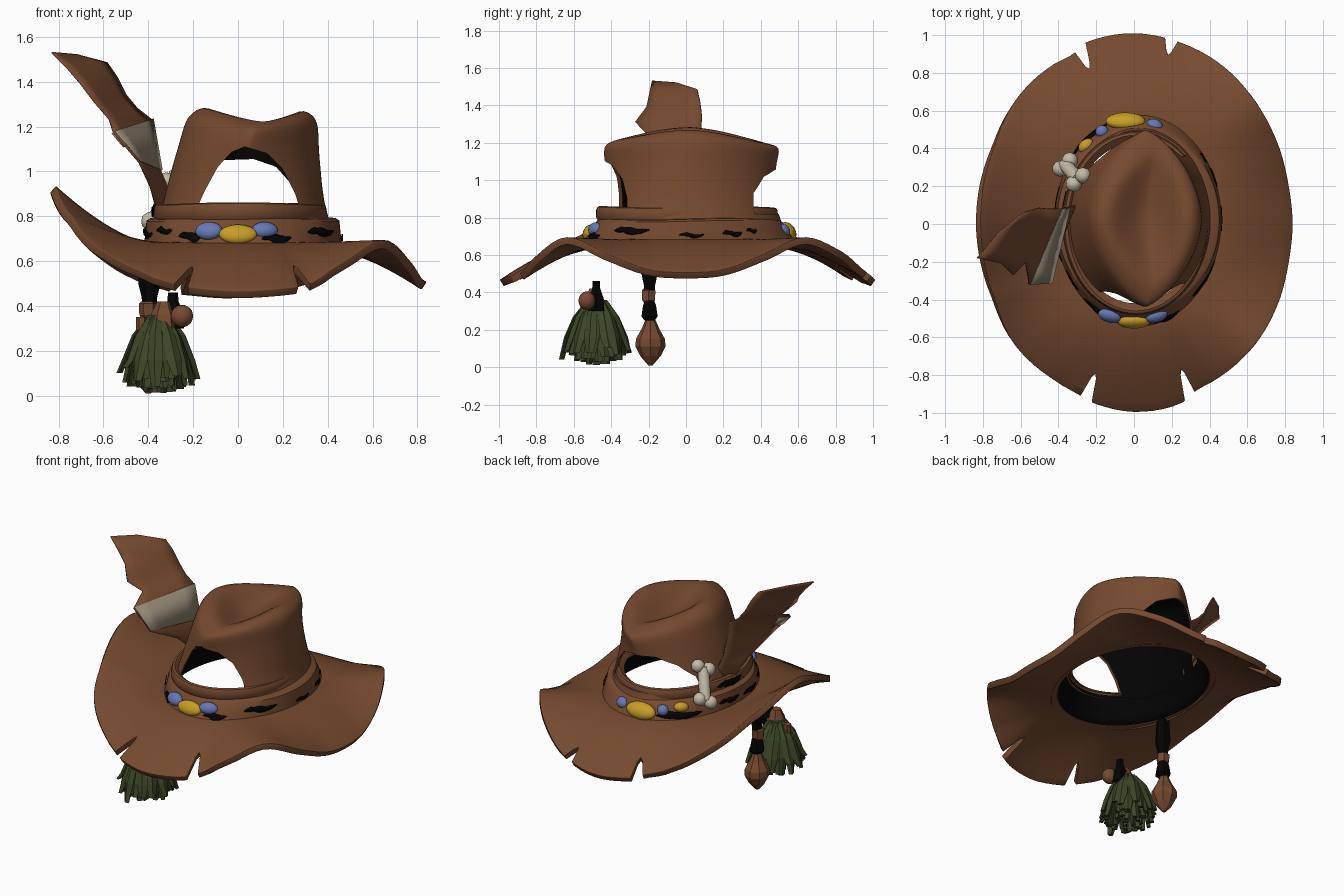
import bpy, bmesh, math, random
from mathutils import Vector, Matrix

if "Cube" in bpy.data.objects:
    bpy.data.objects.remove(bpy.data.objects["Cube"])

random.seed(4)
TAU = 2 * math.pi


def material(name, rgb):
    m = bpy.data.materials.new(name)
    m.diffuse_color = (*rgb, 1)
    m.use_nodes = True
    m.node_tree.nodes["Principled BSDF"].inputs["Base Color"].default_value = m.diffuse_color
    return m


BROWN = material("leather_brown", (0.18, 0.068, 0.029))
BLACK = material("black", (0.001, 0.001, 0.001))
YELLOW = material("yellow_stone", (0.58, 0.34, 0.02))
BLUE = material("blue_stone", (0.13, 0.19, 0.46))
CREAM = material("bone_cream", (0.56, 0.50, 0.39))
TAN = material("feather_tan", (0.29, 0.24, 0.17))
GREEN = material("herb_green", (0.045, 0.062, 0.02))


def finish(bm, name, mats, smooth=True):
    bmesh.ops.recalc_face_normals(bm, faces=bm.faces)
    me = bpy.data.meshes.new(name)
    bm.to_mesh(me)
    bm.free()
    ob = bpy.data.objects.new(name, me)
    bpy.context.collection.objects.link(ob)
    for m in mats:
        me.materials.append(m)
    for p in me.polygons:
        p.use_smooth = smooth
    return ob


def add_loft(bm, rings, closed=True, caps=(False, False)):
    """Skin a list of equally long point rings."""
    vs = [[bm.verts.new(p) for p in r] for r in rings]
    n = len(vs[0])
    for a, b in zip(vs, vs[1:]):
        for i in range(n if closed else n - 1):
            j = (i + 1) % n
            bm.faces.new((a[i], a[j], b[j], b[i]))
    if caps[0]:
        bm.faces.new(vs[0][::-1])
    if caps[1]:
        bm.faces.new(vs[-1])


def loft(name, rings, mats, closed=True, caps=(False, False), smooth=True):
    bm = bmesh.new()
    add_loft(bm, rings, closed, caps)
    return finish(bm, name, mats, smooth)


def solidify(ob, thick, offset=0.0, inner=0):
    m = ob.modifiers.new("thickness", 'SOLIDIFY')
    m.thickness, m.offset, m.material_offset = thick, offset, inner


def ellipse(z, cx, rx, cy, ry, n=64):
    return [(cx + rx * math.cos(TAU * i / n), cy + ry * math.sin(TAU * i / n), z) for i in range(n)]


# --- brim: rim angle, radius and height, with four notches
RIM = [(0, .83, .49), (14, .835, .505), (28, .865, .58), (44, .91, .675), (60, .955, .60), (73, .98, .505),
       (90, 1.0, .45), (105, .985, .465), (110, .945, .485), (119, .935, .53), (136, .90, .655),
       (152, .85, .785), (180, .825, .92), (207, .842, .785), (224, .895, .655), (242, .92, .54),
       (251, .938, .49), (258, .965, .465), (270, .985, .45), (284, .975, .465), (291, .932, .49),
       (298, .925, .56), (315, .905, .675), (332, .865, .58), (346, .835, .505)]
NOTCH = {78.4: .81, 107: .72, 254.6: .69, 288: .67}


def rim(deg):
    n = len(RIM)
    k = max(i for i in range(n) if RIM[i][0] <= deg)
    p = [RIM[(k + o) % n] for o in (-1, 0, 1, 2)]
    u = (deg - p[1][0]) / ((p[2][0] - p[1][0]) % 360)
    return [b + .5 * u * (c - a + u * (2 * a - 5 * b + 4 * c - d + u * (3 * (b - c) + d - a)))
            for a, b, c, d in list(zip(*p))[1:]]


cols = [(d, 1.0) for d in range(0, 360, 3) if all(abs(d - q) > 2.8 for q in NOTCH)]
for q, depth in NOTCH.items():
    cols += [(q - 2.0, 1), (q - .9, depth + .05), (q, depth), (q + .9, depth + .05), (q + 2.0, 1)]
cols.sort()
rings = []
for k in range(11):
    ring = []
    for deg, cut in cols:
        a = math.radians(deg)
        r, z = rim(deg)
        t = k / 10 * cut
        x0, y0 = .02 + .42 * math.cos(a), .02 + .53 * math.sin(a)
        ring.append((x0 + (r * math.cos(a) - x0) * t, y0 + (r * math.sin(a) - y0) * t,
                     .665 + (z - .665) * t ** 1.5))
    rings.append(ring)
brim = loft("brim", rings, [BROWN])
solidify(brim, .04)
bev = brim.modifiers.new("soft_edge", 'BEVEL')
bev.width, bev.segments, bev.angle_limit = .014, 3, math.radians(50)

# --- crown with a pinched top: z, cx, rx, cy, ry, pinch
CROWN = [(.655, .02, .43, .02, .54, 0), (.74, .025, .395, .02, .50, 0), (.87, .025, .355, .025, .455, 0),
         (1.0, .035, .335, .025, .448, 0), (1.1, .045, .315, .025, .46, 0), (1.17, .055, .305, .03, .472, .2),
         (1.225, .06, .295, .03, .46, .5), (1.265, .065, .27, .03, .42, .9), (1.29, .07, .225, .03, .36, 1),
         (1.275, .07, .18, .03, .30, .9), (1.225, .07, .12, .03, .22, .5), (1.175, .07, .06, .03, .12, .1),
         (1.16, .07, .012, .03, .03, 0)]
rings = []
for z, cx, rx, cy, ry, w in CROWN:
    ring = []
    point = min(1, max(0, (z - .87) / .3))      # the section grows almond shaped towards the top
    for i in range(64):
        c, s = math.cos(TAU * i / 64), math.sin(TAU * i / 64)
        px = math.copysign(abs(c) ** (1 + .55 * point), c)
        py = math.copysign(abs(s) ** (1 + .1 * point), s)
        dz = -w * (.062 * s * s + .02 * max(0, s) + .015 * max(0, c))
        ring.append((cx + rx * px + .03 * w * s * s, cy + ry * py, z + dz))
    rings.append(ring)
crown = loft("crown", rings, [BROWN, BLACK], caps=(False, True))
crown.modifiers.new("smooth", 'SUBSURF').levels = 1
crown.modifiers["smooth"].render_levels = 1
solidify(crown, .014, -1, 1)

# --- torn holes through the front and back of the crown
HOLES = {"front_hole_cutter": (-.9, -.1, [(-.19, .82), (.28, .82), (.255, .90), (.20, 1.01), (.13, 1.08),
                                          (.03, 1.11), (-.03, 1.085), (-.09, 1.02), (-.15, .91)]),
         "back_hole_cutter": (.1, .9, [(-.30, .82), (.28, .82), (.25, .93), (.17, 1.02), (.07, 1.055),
                                       (-.07, 1.05), (-.18, .99), (-.26, .91)])}
for name, (y0, y1, pts) in HOLES.items():
    cutter = loft(name, [[(x, y, z) for x, z in pts] for y in (y0, y1)], [BROWN], caps=(True, True), smooth=False)
    cutter.hide_render = True
    cutter.hide_set(True)
    b = crown.modifiers.new(name, 'BOOLEAN')
    b.operation, b.object, b.solver = 'DIFFERENCE', cutter, 'EXACT'

# --- wrapped hat bands
upper = [(.78, .375, .475), (.80, .388, .487), (.84, .383, .485), (.853, .377, .478), (.858, .36, .465), (.83, .335, .425)]
lower = [(.64, .44, .585), (.68, .44, .56), (.73, .435, .5275), (.78, .43, .495), (.79, .415, .48), (.795, .36, .45)]
for name, prof, cx, cy in (("upper_band", upper, .01, .005), ("lower_band", lower, .022, .02)):
    rings = [[(x, y, z + .004 * math.sin(3 * math.atan2(y, x))) for x, y, z in ellipse(z, cx, rx, cy, ry)]
             for z, rx, ry in prof]
    loft(name, rings, [BROWN])


# --- dark gaps in the bands: start and end angle, height, half width
def gap(name, a0, a1, z, half, on_upper=False):
    top, bot = [], []
    for i in range(11):
        u = i / 10
        a = math.radians(a0 + (a1 - a0) * u)
        h = .002 + half * math.sin(math.pi * u) ** .6 * random.uniform(.6, 1.1)
        for side, out in ((1, top), (-1, bot)):
            zz = z + side * h + .006 * math.sin(7 * u)
            if on_upper:
                rx, ry, cx, cy = .393, .492, .01, .005
            else:
                rx, ry, cx, cy = .443, .566 - .65 * (zz - .68), .022, .02
            out.append((cx + rx * math.cos(a), cy + ry * math.sin(a), zz))
    solidify(loft(name, [bot, top], [BLACK], closed=False), .005)


GAPS = [(230, 246, .71, .02), (281, 299, .70, .018), (311, 336, .73, .018), (354, 368, .705, .009),
        (19, 31, .715, .014), (35, 42, .73, .01), (112, 146, .71, .024), (160, 178, .735, .015),
        (184, 204, .72, .016), (210, 224, .735, .015)]
for k, g in enumerate(GAPS):
    gap(f"band_gap_{k + 1}", *g)
gap("upper_band_gap", 160, 186, .825, .022, True)


def ball(name, loc, size, mat, turn=0.0, tilt=0.0):
    bm = bmesh.new()
    m = (Matrix.Translation(loc) @ Matrix.Rotation(turn, 4, 'Z') @ Matrix.Rotation(tilt, 4, 'X')
         @ Matrix.Diagonal((*size, 1)))
    bmesh.ops.create_icosphere(bm, subdivisions=3, radius=1, matrix=m)
    return finish(bm, name, [mat])


# --- stones on the band
ball("front_yellow_stone", (0, -.518, .72), (.085, .032, .046), YELLOW, 0, -.5)
ball("front_blue_stone_left", (-.13, -.487, .735), (.062, .032, .042), BLUE, -.3, -.5)
ball("front_blue_stone_right", (.12, -.487, .738), (.06, .032, .038), BLUE, .3, -.5)
ball("back_yellow_stone", (-.045, .545, .725), (.105, .04, .055), YELLOW, 0, .6)
ball("back_blue_stone_right", (.11, .522, .73), (.045, .032, .036), BLUE, -.4, .5)
ball("back_blue_stone_left", (-.17, .49, .74), (.035, .032, .035), BLUE, .4, .5)
ball("back_small_yellow_stone", (-.255, .415, .755), (.045, .032, .032), YELLOW, .7, .5)

# --- bone ornament
bm = bmesh.new()
low, high = Vector((-.365, .315, .79)), Vector((-.295, .235, .965))
axis = high - low
turn = axis.to_track_quat('Z', 'Y').to_matrix().to_4x4()
bmesh.ops.create_cone(bm, cap_ends=True, segments=12, radius1=.036, radius2=.036, depth=axis.length,
                      matrix=Matrix.Translation((low + high) / 2) @ turn)
for end in (low, high):
    for side in (-1, 1):
        offset = Vector((.025, .022, .012)) * side
        bmesh.ops.create_icosphere(bm, subdivisions=2, radius=.043, matrix=Matrix.Translation(end + offset))
finish(bm, "bone", [CREAM])

# --- feather: front-edge and back-edge point per row
ROWS = [((-.36, .02, .82), (-.32, .10, .83)), ((-.39, -.10, .93), (-.31, .10, .92)),
        ((-.44, -.31, 1.04), (-.345, .09, 1.0)), ((-.555, -.32, 1.175), (-.385, .08, 1.23)),
        ((-.575, -.20, 1.235), (-.45, .08, 1.28)), ((-.64, -.27, 1.31), (-.50, .085, 1.34)),
        ((-.70, -.21, 1.39), (-.54, .075, 1.42)), ((-.76, -.195, 1.46), (-.585, .06, 1.485)),
        ((-.83, -.18, 1.53), (-.72, -.05, 1.52))]


def row(a, b, n=5, lift=0.0):
    up = Vector((.78, -.24, .58)) * lift
    return [Vector(a).lerp(Vector(b), i / n) + up for i in range(n + 1)]


solidify(loft("feather", [row(a, b) for a, b in ROWS], [BROWN], closed=False), .008)
patch = [row(a, b, lift=.009) for a, b in ROWS[2:4]]
solidify(loft("feather_patch", patch, [TAN], closed=False), .005)
back = [row(a, b, lift=-.009)[:2] for a, b in ROWS[2:4]]
mid = [p.lerp(q, .55) for p, q in zip(*back)]
solidify(loft("feather_back_patch", [mid, back[1]], [TAN], closed=False), .005)


def hanging(name, x, y, prof, mat, n=6):
    loft(name, [ellipse(z, x, r, y, r, n) for z, r in prof], [mat], caps=(True, True), smooth=False)


# --- cord and pendant under the left brim
hanging("pendant_cord", -.395, -.195, [(.25, .03), (.27, .05), (.33, .04), (.36, .028), (.44, .035), (.50, .05), (.66, .04)], BLACK)
hanging("pendant_wrap", -.40, -.20, [(.345, .03), (.36, .04), (.41, .042), (.42, .03)], BROWN)
hanging("pendant_drop", -.40, -.19, [(.01, .012), (.06, .055), (.11, .08), (.15, .078), (.21, .045), (.27, .02)], BROWN, 8)

# --- herb bundle with its tie and bead
hanging("herb_tie", -.29, -.48, [(.30, .05), (.37, .045), (.42, .025), (.46, .022)], BLACK)
hanging("herb_stem", -.33, -.49, [(.28, .07), (.36, .06), (.42, .03)], BROWN)
hanging("herb_twig", -.43, -.47, [(.28, .025), (.35, .025)], BROWN)
ball("herb_bead", (-.25, -.53, .355), (.05, .045, .05), BROWN)
bm = bmesh.new()
COUNT = 52
for i in range(COUNT):
    a = i * 2.4
    s = math.sqrt((i + .5) / COUNT)
    d = Vector((math.cos(a), math.sin(a) * 1.08, 0))
    side = Vector((-math.sin(a), math.cos(a), 0))
    tip_z = .012 + s ** 3 * random.uniform(.02, .13) + .02 * random.random()
    path = [(.04 * s, .36, .016), (.11 * s, .27, .03), (.155 * s, .16, .036), (.18 * s, tip_z, .02)]
    base = Vector((-.35, -.475, 0))
    drift = random.uniform(-.03, .03)
    rings = []
    for r, z, w in path:
        c = base + d * r + side * drift * (.36 - z) / .3 + Vector((0, 0, z))
        rings.append([c + side * w, c + d * .014, c - side * w, c - d * .014])
    add_loft(bm, rings, caps=(True, True))
finish(bm, "herb_bundle", [GREEN], smooth=False)

# --- keep hard edges on the smooth parts
bpy.ops.object.select_all(action='DESELECT')
for name in ("brim", "upper_band", "lower_band", "bone", "feather"):
    bpy.data.objects[name].select_set(True)
bpy.context.view_layer.objects.active = brim
bpy.ops.object.shade_smooth_by_angle(angle=math.radians(40))
